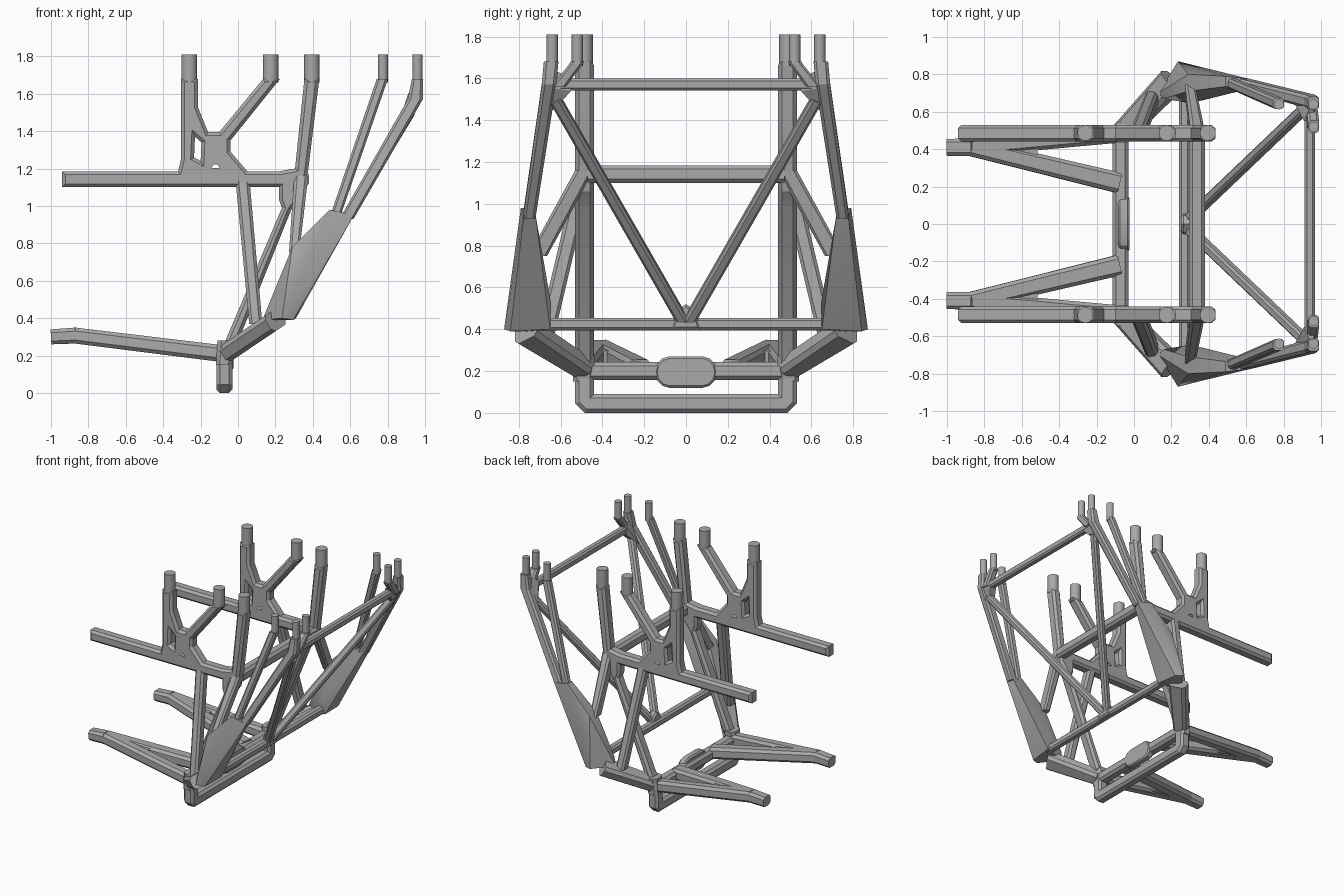
import bpy, bmesh, math
from mathutils import Vector

cube = bpy.data.objects.get("Cube")
if cube:
    bpy.data.objects.remove(cube, do_unlink=True)

grey = bpy.data.materials.new("frame_grey")
grey.use_nodes = True
COL = (0.4, 0.4, 0.4, 1)
grey.diffuse_color = COL
grey.node_tree.nodes["Principled BSDF"].inputs["Base Color"].default_value = COL
made = []


def add(name, mesh):
    mesh.materials.clear()
    mesh.materials.append(grey)
    ob = bpy.data.objects.new(name, mesh)
    bpy.context.collection.objects.link(ob)
    made.append(ob)
    return ob


def hulls(name, groups):
    """One object made of convex solids, one per group of points."""
    mesh = bpy.data.meshes.new(name)
    for pts in groups:
        bm = bmesh.new()
        bm.from_mesh(mesh)
        vs = [bm.verts.new(p) for p in pts]
        res = bmesh.ops.convex_hull(bm, input=vs)
        junk = {g for g in res["geom_interior"] + res["geom_unused"]
                if isinstance(g, bmesh.types.BMVert)}
        bmesh.ops.delete(bm, geom=list(junk), context='VERTS')
        bm.to_mesh(mesh)
        bm.free()
    return add(name, mesh)


def ring(p, u, v, w, h):
    """Chamfered rectangle, w along u and h along v."""
    a, b, c = w / 2, h / 2, min(w, h) * 0.22
    corners = [(a, b - c), (a - c, b)]
    return [Vector(p) + u * x * i + v * y * j
            for x, y in corners for i in (1, -1) for j in (1, -1)]


def beam(name, path, level=False):
    """Beam through (x, y, z, w, h) stations; level cuts its ends horizontally."""
    groups = []
    for s0, s1 in zip(path, path[1:]):
        p, q = Vector(s0[:3]), Vector(s1[:3])
        d = (q - p).normalized()
        ref = Vector((1, 0, 0)) if abs(d.y) > 0.85 else Vector((0, 1, 0))
        u = (ref - d * ref.dot(d)).normalized()
        v = d.cross(u)
        if level:
            u, v = Vector((1, 0, 0)), Vector((0, 1, 0))
        groups.append(ring(p, u, v, *s0[3:]) + ring(q, u, v, *s1[3:]))
    return hulls(name, groups)


def plate(name, outlines, thick, loc, rot, bevel=0.018):
    """Flat outline (with holes) given thickness and chamfered edges."""
    cu = bpy.data.curves.new(name, 'CURVE')
    cu.dimensions, cu.fill_mode = '2D', 'BOTH'
    cu.extrude, cu.bevel_depth, cu.offset = thick / 2 - bevel, bevel, -bevel
    cu.bevel_resolution = 0
    for pts in outlines:
        sp = cu.splines.new('POLY')
        sp.points.add(len(pts) - 1)
        for k, (x, y) in zip(sp.points, pts):
            k.co = (x, y, 0, 1)
        sp.use_cyclic_u = True
    tmp = bpy.data.objects.new(name + "_curve", cu)
    bpy.context.collection.objects.link(tmp)
    dg = bpy.context.evaluated_depsgraph_get()
    mesh = bpy.data.meshes.new_from_object(tmp.evaluated_get(dg))
    bpy.data.objects.remove(tmp, do_unlink=True)
    ob = add(name, mesh)
    ob.location, ob.rotation_euler = loc, rot
    return ob


def peg(name, x, y, r):
    mesh = bpy.data.meshes.new(name)
    bm = bmesh.new()
    bmesh.ops.create_cone(bm, cap_ends=True, segments=24, radius1=r, radius2=r, depth=0.15)
    bm.to_mesh(mesh)
    bm.free()
    add(name, mesh).location = (x, y, 1.735)


Q = math.pi / 2
XZ, YZ = (Q, 0, 0), (Q, 0, Q)

# Side frame outline: rail, two forked posts and a slanting leg
side = [(-.94, 1.1), (.22, 1.1), (.22, 1.03), (.235, .99), (-.08, .25), (-.01, .25),
        (.285, .98), (.35, 1.06), (.375, 1.19), (.435, 1.68), (.355, 1.68), (.305, 1.2),
        (.22, 1.185), (.05, 1.185), (-.04, 1.29), (-.04, 1.35), (.225, 1.68), (.135, 1.68),
        (-.1, 1.395), (-.16, 1.395), (-.215, 1.53), (-.215, 1.68), (-.305, 1.68),
        (-.305, 1.25), (-.32, 1.185), (-.94, 1.185)]
slot = [(-.235, 1.26), (-.2, 1.24), (-.195, 1.34), (-.23, 1.37)]
notch = [(-.175, 1.185), (-.065, 1.185), (-.1, 1.24), (-.14, 1.24)]

for s, tag in ((1, "_left"), (-1, "_right")):
    def m(pts):
        return [(p[0], p[1] * s, *p[2:]) for p in pts]

    plate("side_frame" + tag, [side, slot, notch], .09, (0, .485 * s, 0), XZ)
    for i, x in enumerate((-.26, .175, .395)):
        peg(f"post_peg_{i + 1}" + tag, x, .487 * s, .042)
    for i, (x, y) in enumerate(((.775, .64), (.96, .64), (.96, .52))):
        peg(f"rear_peg_{i + 1}" + tag, x, y * s, .027)

    # Struts from the side frame out to the rear leg
    beam("front_strut" + tag, m([(.025, .49, 1.13, .075, .08), (.095, .67, .37, .07, .08)]), True)
    beam("rear_strut" + tag, m([(.338, .485, 1.16, .075, .09), (.3, .71, .75, .055, .09)]), True)

    # Rear leg: broad foot and two branches
    hulls("leg_foot" + tag, [m([
        (.235, .87, .4), (.295, .84, .39), (.31, .65, .4), (.3, .645, .52), (.13, .7, .39),
        (.16, .67, .44), (.29, .8, .78), (.29, .71, .78), (.49, .79, .98), (.49, .735, .98),
        (.62, .775, .95), (.605, .72, .95)])])
    beam("inner_branch" + tag, m([(.515, .755, .93, .055, .055), (.772, .645, 1.68, .06, .06)]), True)
    beam("outer_branch" + tag, m([(.58, .75, .93, .075, .06), (.948, .655, 1.57, .08, .07),
                                  (.96, .645, 1.68, .06, .07)]), True)
    hulls("branch_hub" + tag, [m([
        (.9, .69, 1.5), (.97, .69, 1.56), (.86, .64, 1.45), (.91, .63, 1.45), (.91, .55, 1.54),
        (.965, .55, 1.54), (.91, .55, 1.6), (.965, .55, 1.6), (.96, .67, 1.66), (.93, .62, 1.62)])])
    beam("hub_fork" + tag, m([(.95, .61, 1.56, .06, .07), (.96, .525, 1.67, .06, .065),
                              (.96, .52, 1.68, .06, .065)]), True)
    beam("rear_diagonal" + tag, m([(.92, .625, 1.5, .055, .055), (.275, .01, .43, .055, .055)]))

    # Lower node and the link out to the leg foot
    hulls("lower_node" + tag, [
        ring((-.075, .49 * s, .15), Vector((1, 0, 0)), Vector((0, 1, 0)), .085, .1)
        + ring((-.06, .49 * s, .28), Vector((1, 0, 0)), Vector((0, 1, 0)), .1, .11)])
    beam("lower_link" + tag, m([(-.06, .49, .215, .11, .1), (.2, .765, .39, .14, .1)]))

    # Splayed front arm with its web
    beam("outer_arm" + tag, m([(-1, .41, .3, .09, .08), (-.87, .41, .307, .095, .085),
                               (-.08, .48, .21, .09, .09)]))
    beam("inner_arm" + tag, m([(-.87, .41, .307, .095, .085), (-.08, .22, .21, .11, .09)]))
    beam("arm_web" + tag, m([(-.87, .41, .305, .09, .07), (-.52, .38, .262, .13, .07)]))

# Cross bars
for name, x, z, half, w, h in (("upper_crossbar", .337, 1.142, .47, .085, .085),
                               ("rear_top_bar", .94, 1.57, .6, .055, .058),
                               ("rear_low_bar", .27, .425, .7, .06, .06),
                               ("lower_crossbar", -.072, .2, .46, .085, .085)):
    beam(name, [(x, -half, z, w, h), (x, half, z, w, h)])

# Gusset where the rear diagonals meet
plate("diagonal_gusset", [[(-.07, .4), (.07, .4), (.045, .49), (0, .52), (-.045, .49)]],
      .055, (.28, 0, 0), YZ, .012)

# Foot loop under the frame
plate("foot_loop", [[(-.53, .045), (-.485, 0), (.485, 0), (.53, .045), (.53, .25), (.44, .25),
                     (.44, .09), (-.44, .09), (-.44, .25), (-.53, .25)]],
      .085, (-.073, 0, 0), YZ)

# Rounded plate on the lower crossbar
pad = []
for cy, start in ((.08, -90), (-.08, 90)):
    for k in range(7):
        a = math.radians(start + 30 * k)
        pad.append((cy + .068 * math.cos(a), .195 + .075 * math.sin(a)))
plate("crossbar_plate", [pad], .06, (-.055, 0, 0), YZ, .01)

# Consistent normals, and smooth pegs with sharp edges kept
bpy.ops.object.select_all(action='DESELECT')
for ob in made:
    bm = bmesh.new()
    bm.from_mesh(ob.data)
    bmesh.ops.remove_doubles(bm, verts=bm.verts, dist=1e-5)
    bmesh.ops.recalc_face_normals(bm, faces=bm.faces)
    bm.to_mesh(ob.data)
    bm.free()
    ob.select_set(True)
bpy.context.view_layer.objects.active = made[0]
bpy.ops.object.shade_smooth_by_angle(angle=math.radians(25))
